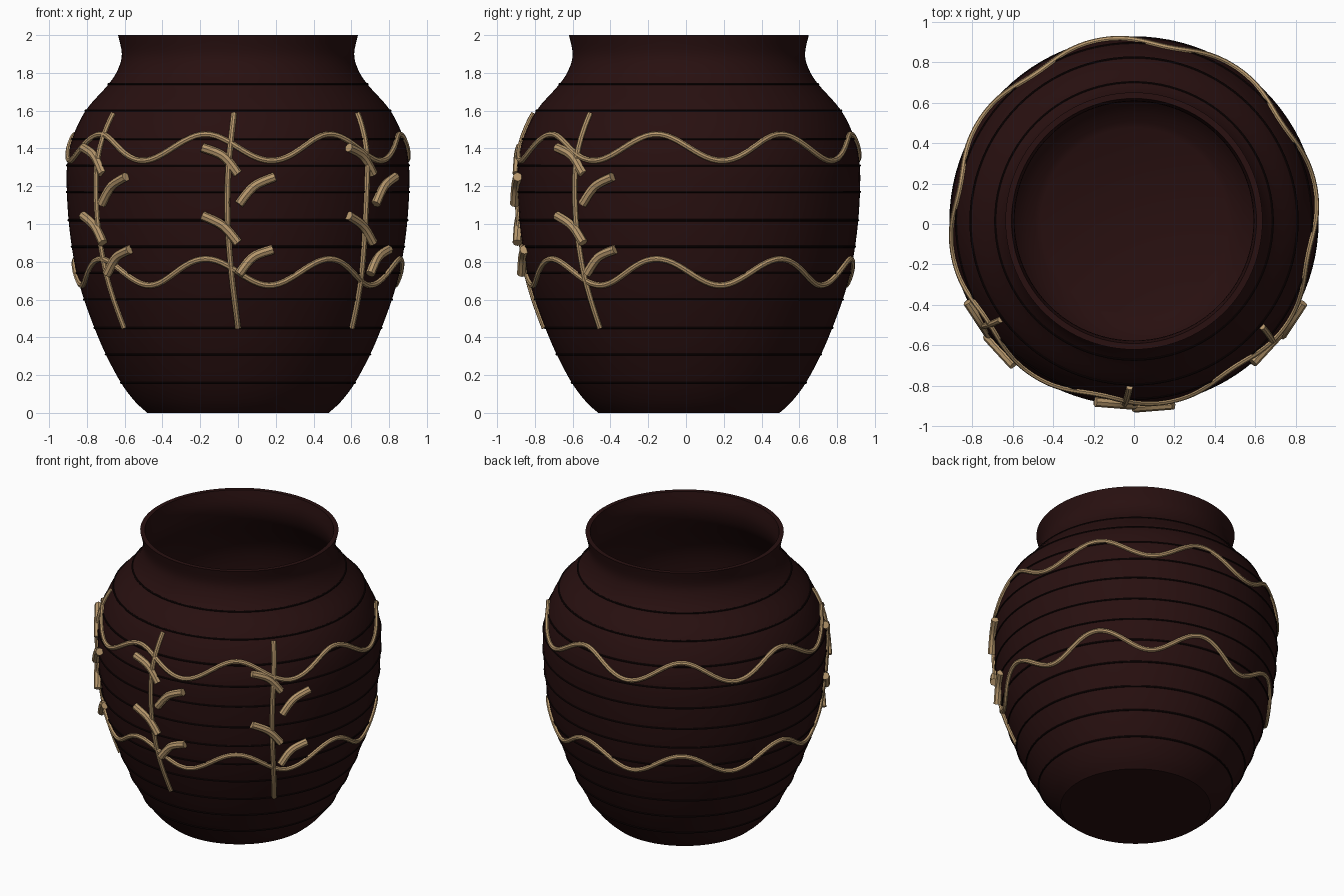
import bpy
import math

if "Cube" in bpy.data.objects:
    bpy.data.objects.remove(bpy.data.objects["Cube"])

CENTRE_Y = 0.015


def material(name, colour):
    mat = bpy.data.materials.new(name)
    mat.use_nodes = True
    mat.diffuse_color = (*colour, 1)
    bsdf = mat.node_tree.nodes["Principled BSDF"]
    bsdf.inputs["Base Color"].default_value = (*colour, 1)
    bsdf.inputs["Roughness"].default_value = 0.7
    return mat


CLAY = material("dark brown clay", (0.021, 0.005, 0.005))
GROOVE = material("blackened clay", (0.006, 0.002, 0.002))
TAN = material("tan vine", (0.47, 0.31, 0.15))

# Outer profile of the jar, as (radius, height)
OUTER = [(0.48, 0), (0.545, 0.06), (0.62, 0.16), (0.70, 0.31), (0.76, 0.45),
         (0.815, 0.6), (0.855, 0.74), (0.88, 0.88), (0.897, 1.02), (0.906, 1.17),
         (0.905, 1.31), (0.878, 1.45), (0.807, 1.6), (0.685, 1.74),
         (0.635, 1.82), (0.615, 1.9), (0.635, 2.0)]
INNER = [(0.605, 2.0), (0.59, 1.9), (0.61, 1.81), (0.66, 1.73), (0.78, 1.58),
         (0.85, 1.42), (0.87, 1.17), (0.83, 0.8), (0.72, 0.42), (0.58, 0.16),
         (0.46, 0.07)]


def spline(points, steps):
    """Smooth curve through the points (Catmull-Rom)."""
    pts = [points[0], *points, points[-1]]
    out = []
    for a, b, c, d in zip(pts, pts[1:], pts[2:], pts[3:]):
        for s in range(steps):
            t = s / steps
            out.append(tuple(
                q + t / 2 * (r - p + t * (2 * p - 5 * q + 4 * r - w
                                          + t * (3 * (q - r) + w - p)))
                for p, q, r, w in zip(a, b, c, d)))
    return out + [points[-1]]


OUTER_FINE = spline(OUTER, 4)


def radius_at(z):
    for (r0, z0), (r1, z1) in zip(OUTER_FINE, OUTER_FINE[1:]):
        if z0 <= z <= z1:
            return r0 + (r1 - r0) * (z - z0) / (z1 - z0)
    return OUTER[-1][0]


def on_jar(angle, z, lift=0.0):
    """Point on the jar; angle is measured from the front towards +x."""
    r = radius_at(z) + lift
    return (r * math.sin(angle), CENTRE_Y - r * math.cos(angle), z)


def smooth(obj):
    bpy.ops.object.select_all(action='DESELECT')
    obj.select_set(True)
    bpy.context.view_layer.objects.active = obj
    bpy.ops.object.shade_smooth_by_angle(angle=math.radians(40))


def lathe(name, profile, mat, segments=96):
    verts = [(r * math.cos(2 * math.pi * k / segments),
              r * math.sin(2 * math.pi * k / segments) + CENTRE_Y, z)
             for r, z in profile for k in range(segments)]
    faces = []
    for i in range(len(profile) - 1):
        for k in range(segments):
            n = (k + 1) % segments
            a, b = i * segments, (i + 1) * segments
            faces.append((a + k, a + n, b + n, b + k))
    # Close the underside and the inner floor
    faces.append(tuple(reversed(range(segments))))
    last = (len(profile) - 1) * segments
    faces.append(tuple(range(last, last + segments)))
    mesh = bpy.data.meshes.new(name)
    mesh.from_pydata(verts, [], faces)
    mesh.materials.append(mat)
    obj = bpy.data.objects.new(name, mesh)
    bpy.context.collection.objects.link(obj)
    smooth(obj)


def tube(name, points, thickness, cyclic=False):
    curve = bpy.data.curves.new(name, 'CURVE')
    curve.dimensions = '3D'
    curve.bevel_depth = thickness
    curve.bevel_resolution = 2
    curve.use_fill_caps = not cyclic
    line = curve.splines.new('POLY')
    line.points.add(len(points) - 1)
    for p, co in zip(line.points, points):
        p.co = (*co, 1)
    line.use_cyclic_u = cyclic
    curve.materials.append(TAN)
    obj = bpy.data.objects.new(name, curve)
    bpy.context.collection.objects.link(obj)
    bpy.ops.object.select_all(action='DESELECT')
    obj.select_set(True)
    bpy.context.view_layer.objects.active = obj
    bpy.ops.object.convert(target='MESH')
    smooth(bpy.context.object)


# Jar body with a hollow inside
lathe("jar_body", OUTER_FINE + spline(INNER, 3), CLAY)

# Thin dark rings round the body
for i, (r, z) in enumerate(OUTER[2:14]):
    bpy.ops.mesh.primitive_torus_add(
        major_radius=r, minor_radius=0.006, major_segments=96,
        minor_segments=8, location=(0, CENTRE_Y, z))
    ring = bpy.context.object
    ring.name = f"body_ring_{i + 1}"
    ring.data.materials.append(GROOVE)
    smooth(ring)

# Two wavy vines round the jar
for name, height in (("upper_vine", 1.405), ("lower_vine", 0.745)):
    count = 192
    path = []
    for k in range(count):
        a = 2 * math.pi * k / count
        path.append(on_jar(a, height - 0.07 * math.sin(8 * a), 0.003))
    tube(name, path, 0.016, cyclic=True)

# Leaves as (across, height) paths, with their distance from the axis
LEAVES = [([(-0.19, 1.405), (-0.08, 1.36), (0.0, 1.265)], 0.908),
          ([(0.195, 1.25), (0.085, 1.2), (0.005, 1.105)], 0.922),
          ([(-0.19, 1.045), (-0.08, 0.99), (0.0, 0.9)], 0.908),
          ([(0.185, 0.865), (0.08, 0.825), (0.005, 0.735)], 0.885)]
STEM = [(0.0, 0.45), (-2.2, 0.72), (-3.5, 1.02), (-3.2, 1.3), (-1.5, 1.585)]

# Three upright stems, each with four leaves
for side, turn in (("right", -52), ("front", 0), ("left", 52)):
    base = math.radians(turn)
    stem = [on_jar(base + math.radians(d), z, 0.004) for d, z in spline(STEM, 6)]
    tube(f"{side}_stem", stem, 0.016)
    for i, (path, depth) in enumerate(LEAVES):
        points = []
        for x, z in spline(path, 6):
            y = -depth + 0.08 * abs(x)
            points.append((x * math.cos(base) - y * math.sin(base),
                           CENTRE_Y + x * math.sin(base) + y * math.cos(base), z))
        tube(f"{side}_leaf_{i + 1}", points, 0.025)
